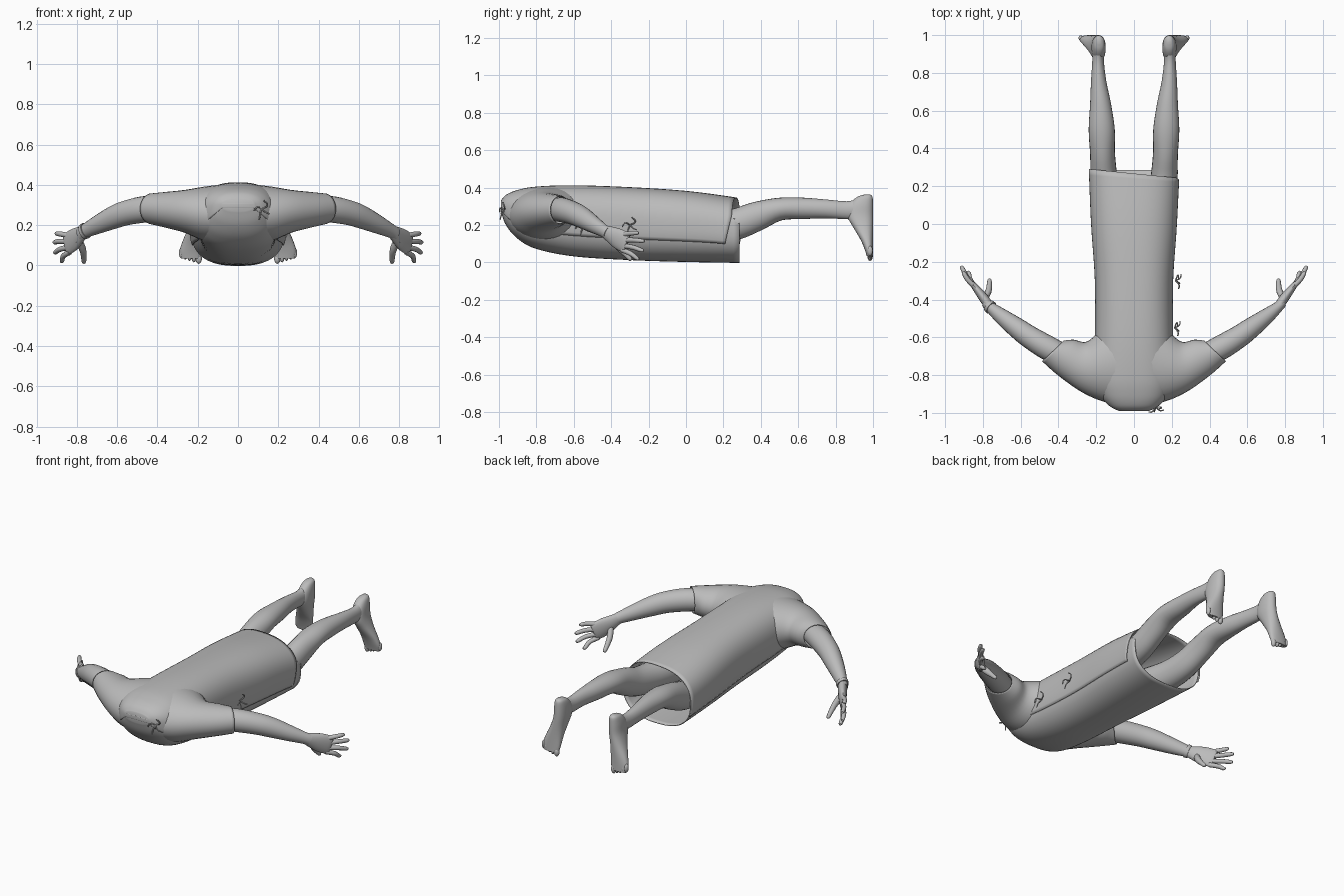
import bpy, bmesh, math
from mathutils import Vector

if "Cube" in bpy.data.objects:
    bpy.data.objects.remove(bpy.data.objects["Cube"])

grey = bpy.data.materials.new("plain_grey")
grey.diffuse_color = (0.5, 0.5, 0.5, 1)
grey.use_nodes = True
grey.node_tree.nodes["Principled BSDF"].inputs["Base Color"].default_value = grey.diffuse_color


def smooth(stations, n=4):
    """Catmull-Rom interpolation of equal-length tuples."""
    out = []
    for i in range(len(stations) - 1):
        p0, p1 = stations[max(i - 1, 0)], stations[i]
        p2, p3 = stations[i + 1], stations[min(i + 2, len(stations) - 1)]
        for k in range(n):
            t = k / n
            out.append(tuple(
                0.5 * (2 * b + (c - a) * t + (2 * a - 5 * b + 4 * c - d) * t * t
                       + (3 * b - a - 3 * c + d) * t ** 3)
                for a, b, c, d in zip(p0, p1, p2, p3)))
    return out + [stations[-1]]


def loft(name, rings, closed=True, start=True, end=True, mirror=True, thick=0):
    """Skin a list of rings into one object."""
    bm = bmesh.new()
    vs = [[bm.verts.new(p) for p in r] for r in rings]
    n = len(rings[0])
    for a, b in zip(vs, vs[1:]):
        for i in range(n if closed else n - 1):
            j = (i + 1) % n
            bm.faces.new((a[i], a[j], b[j], b[i]))
    if start:
        bm.faces.new(vs[0])
    if end:
        bm.faces.new(vs[-1])
    bmesh.ops.recalc_face_normals(bm, faces=bm.faces)
    return finish(name, bm, mirror, thick)


def finish(name, bm, mirror, thick=0):
    me = bpy.data.meshes.new(name)
    bm.to_mesh(me)
    bm.free()
    me.materials.append(grey)
    ob = bpy.data.objects.new(name, me)
    bpy.context.collection.objects.link(ob)
    bpy.ops.object.select_all(action='DESELECT')
    bpy.context.view_layer.objects.active = ob
    ob.select_set(True)
    bpy.ops.object.shade_smooth_by_angle(angle=math.radians(45))
    if thick:
        m = ob.modifiers.new("cloth", 'SOLIDIFY')
        m.thickness, m.offset = thick, 0
    if mirror:
        ob.modifiers.new("mirror", 'MIRROR')
    return ob


def circle(n=20):
    return [(math.cos(2 * math.pi * i / n), math.sin(2 * math.pi * i / n)) for i in range(n)]


def tube(name, stations, n=20, steps=4, mirror=True):
    """Stations: x, y, z, half width, half height."""
    st = smooth(stations, steps)
    rings = []
    for i, s in enumerate(st):
        p = Vector(s[:3])
        t = (Vector(st[min(i + 1, len(st) - 1)][:3]) - Vector(st[max(i - 1, 0)][:3])).normalized()
        side = t.cross(Vector((0, 0, 1))).normalized()
        up = side.cross(t)
        rings.append([p + side * (s[3] * c) + up * (s[4] * d) for c, d in circle(n)])
    return loft(name, rings, mirror=mirror)


def power(v, e):
    return math.copysign(abs(v) ** e, v)


# Gown body: y, half width, bottom, top
body = smooth([(-.987, .08, .27, .33), (-.96, .13, .20, .36), (-.90, .18, .13, .385),
               (-.80, .21, .075, .403), (-.60, .205, .035, .41), (-.30, .205, .015, .40),
               (0, .225, .005, .38), (.285, .237, 0, .345)], 6)


def panel(name, a0, a1, scale, hem):
    rings = []
    for y, w, zb, zt in body:
        ring = []
        for i in range(41):
            a = math.radians(a0 + (a1 - a0) * i / 40)
            x = w * scale * power(math.cos(a), .8)
            z = (zb + zt) / 2 + (zt - zb) / 2 * power(math.sin(a), .8)
            k = max(0, y / .285) ** 2
            ring.append((x, y + k * (hem(x, z) - .285), z))
        rings.append(ring)
    return loft(name, rings, closed=False, end=False, mirror=False, thick=.005)


def back_hem(x, z):
    side = max(0, min(1, (.25 - z) / .15)) if x > 0 else 0
    return .267 - .1 * x - .035 * side


panel("gown_back_panel", -20, 200, 1.0, back_hem)
panel("gown_front_panel", 165, 375, .97, lambda x, z: .285)

# Sleeves: front x, front y, rear x, rear y, bottom, top
sleeve = smooth([(.04, -.965, .08, -.48, .11, .402), (.17, -.935, .17, -.56, .125, .388),
                 (.28, -.885, .25, -.625, .165, .372), (.40, -.80, .32, -.615, .19, .362),
                 (.485, -.725, .372, -.62, .207, .355)], 5)
rings = []
for fx, fy, rx, ry, zb, zt in sleeve:
    rings.append([((fx + rx) / 2 + (fx - rx) / 2 * c, (fy + ry) / 2 + (fy - ry) / 2 * c,
                   (zb + zt) / 2 + (zt - zb) / 2 * s) for c, s in circle(28)])
loft("sleeve", rings, end=False, thick=.005)

# Arms down to the wrist, then the palm
tube("arm", [(.33, -.72, .285, .06, .062), (.45, -.66, .28, .065, .066),
             (.55, -.60, .262, .06, .062), (.62, -.55, .237, .054, .057),
             (.70, -.49, .20, .042, .045), (.765, -.437, .168, .028, .034),
             (.78, -.42, .158, .027, .035)])
tube("palm", [(.765, -.437, .168, .024, .032), (.79, -.40, .148, .025, .045),
              (.82, -.36, .125, .022, .056), (.848, -.325, .105, .016, .054),
              (.855, -.315, .10, .010, .045)])

# Four spread fingers: knuckle height, tip position
for i, (kz, tx, ty, tz) in enumerate([(.147, .905, -.252, .158), (.118, .915, -.222, .115),
                                      (.09, .912, -.226, .065), (.066, .88, -.25, .022)]):
    tube(f"finger_{i + 1}", [(.835, -.34, kz, .013, .014),
                             ((.835 + tx) / 2 + .009, (ty - .34) / 2, (kz + tz) / 2 + .003, .013, .013),
                             (tx - .006, ty - .012, tz, .011, .011),
                             (tx, ty, tz, .005, .005)], n=10)
tube("thumb", [(.795, -.40, .13, .018, .022), (.772, -.36, .082, .017, .019),
               (.766, -.325, .045, .014, .014), (.765, -.298, .018, .011, .011),
               (.765, -.292, .012, .005, .005)], n=12)

# Wristband on one arm
tube("wristband", [(-.756, -.444, .173, .036, .041), (-.769, -.434, .166, .034, .039)], n=24,
     mirror=False)

# Legs, running back from inside the gown to the ankle
tube("leg", [(.12, -.05, .19, .085, .09), (.15, .12, .185, .078, .088),
             (.16, .26, .203, .07, .084), (.167, .38, .247, .066, .078),
             (.171, .50, .285, .069, .061), (.177, .63, .289, .056, .057),
             (.187, .75, .286, .041, .05), (.19, .86, .279, .031, .048),
             (.188, .93, .285, .031, .055)], n=24)

# Feet: z, centre x, half width, instep y, sole y
foot = smooth([(.363, .186, .012, .955, .985), (.35, .186, .027, .915, .997),
               (.31, .187, .036, .875, 1.0), (.25, .19, .039, .862, 1.0),
               (.19, .203, .043, .893, 1.0), (.12, .222, .053, .934, 1.0),
               (.07, .232, .057, .955, 1.0), (.035, .233, .05, .966, 1.0)], 4)
loft("foot", [[(cx + w * c, (y0 + y1) / 2 + (y1 - y0) / 2 * power(s, .8), z) for c, s in circle(24)]
              for z, cx, w, y0, y1 in foot])
for i in range(5):
    bm = bmesh.new()
    bmesh.ops.create_uvsphere(bm, u_segments=12, v_segments=8, radius=1)
    r = .016 if i == 0 else .0115
    for v in bm.verts:
        v.co = Vector((.195 + .021 * i + (.003 if i else 0) + v.co.x * r, .984 + v.co.y * .015,
                       .034 + .007 * i + v.co.z * .026))
    finish(f"toe_{i + 1}", bm, True)


# Knotted ties along one side of the gown
def tie(name, c, out):
    cu = bpy.data.curves.new(name, 'CURVE')
    cu.dimensions, cu.bevel_depth, cu.bevel_resolution = '3D', .0035, 1
    cu.resolution_u = 4
    cu.materials.append(grey)
    o, z = Vector(out).normalized(), Vector((0, 0, 1))
    t = z.cross(o)
    strands = [[(0, 0, 0), (.4, .9, .6), (.5, .3, 1.3)], [(0, 0, 0), (.6, -.8, .3), (.5, -1.3, -.3)],
               [(0, 0, 0), (.8, .5, -.5), (.9, 1.1, -.8)], [(0, 0, 0), (.5, -.3, -.8), (.7, -.5, -1.6)]]
    for strand in strands:
        sp = cu.splines.new('BEZIER')
        sp.bezier_points.add(len(strand) - 1)
        for bp, (a, b, d) in zip(sp.bezier_points, strand):
            bp.co = Vector(c) + (o * a + t * b + z * d) * .032
            bp.handle_left_type = bp.handle_right_type = 'AUTO'
    ob = bpy.data.objects.new(name, cu)
    bpy.context.collection.objects.link(ob)


tie("neck_tie", (.115, -.968, .28), (.3, -1, 0))
tie("chest_tie", (.215, -.55, .19), (1, 0, 0))
tie("waist_tie", (.22, -.30, .20), (1, 0, 0))
